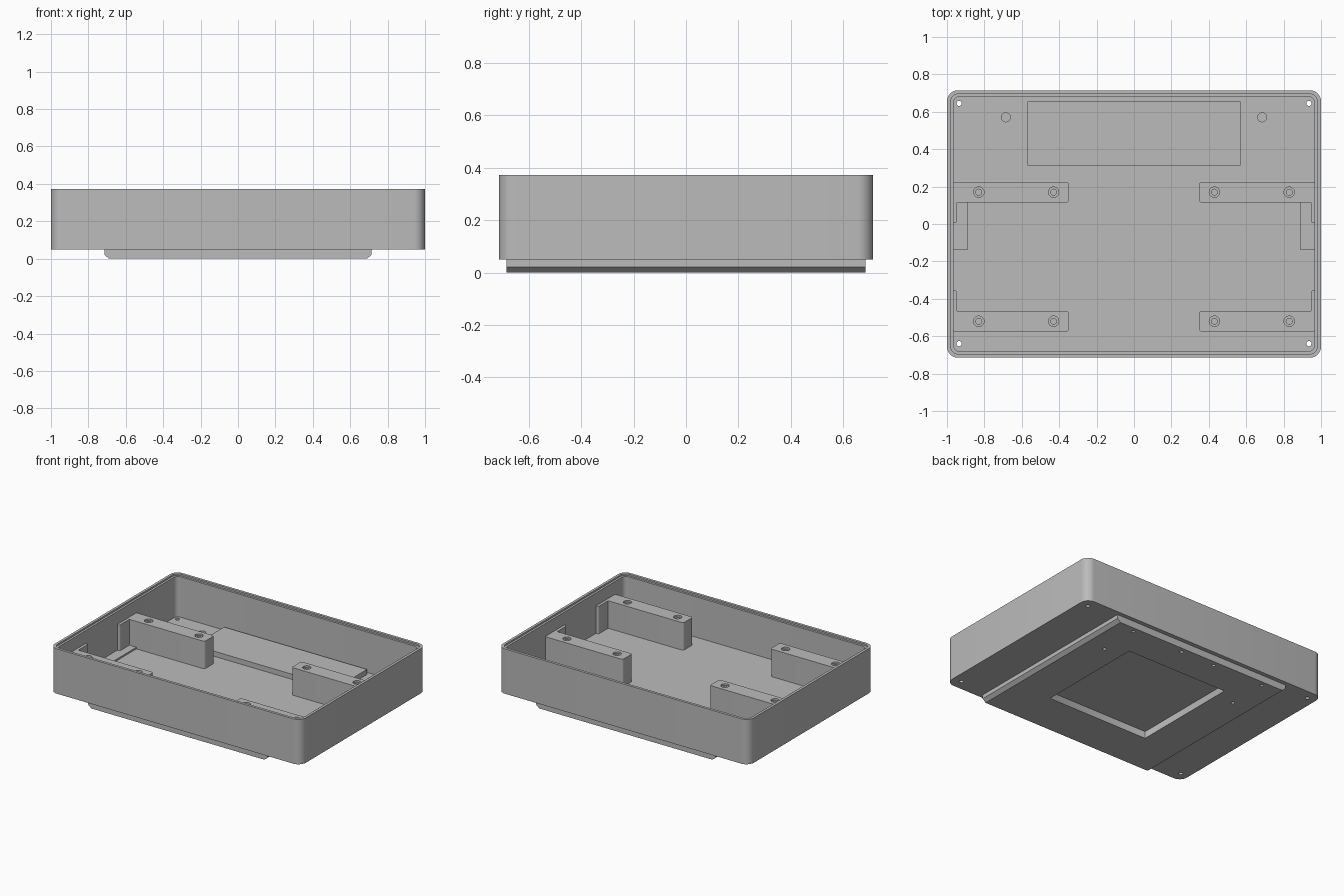
import bpy, bmesh, math

if "Cube" in bpy.data.objects:
    bpy.data.objects.remove(bpy.data.objects["Cube"], do_unlink=True)

grey = bpy.data.materials.new("plain grey")
grey.use_nodes = True
grey.diffuse_color = (0.5, 0.5, 0.5, 1)
grey.node_tree.nodes["Principled BSDF"].inputs["Base Color"].default_value = (0.5, 0.5, 0.5, 1)


def prism(name, outline, low, high, axis="z"):
    """Extrude a flat outline along z, or an x-z outline along y."""
    bm = bmesh.new()
    if axis == "z":
        verts = [bm.verts.new((a, b, low)) for a, b in outline]
        shift = (0, 0, high - low)
    else:
        verts = [bm.verts.new((a, low, b)) for a, b in outline]
        shift = (0, high - low, 0)
    face = bm.faces.new(verts)
    top = bmesh.ops.extrude_face_region(bm, geom=[face])
    bmesh.ops.translate(bm, vec=shift,
                        verts=[g for g in top["geom"] if isinstance(g, bmesh.types.BMVert)])
    bmesh.ops.recalc_face_normals(bm, faces=bm.faces)
    mesh = bpy.data.meshes.new(name)
    bm.to_mesh(mesh)
    bm.free()
    mesh.materials.append(grey)
    obj = bpy.data.objects.new(name, mesh)
    bpy.context.collection.objects.link(obj)
    return obj


def rounded(x0, x1, y0, y1, r, steps=8):
    """Outline of a rectangle with round corners."""
    points = []
    corners = [(x1 - r, y1 - r), (x0 + r, y1 - r), (x0 + r, y0 + r), (x1 - r, y0 + r)]
    for i, (cx, cy) in enumerate(corners):
        for k in range(steps + 1):
            a = (i + k / steps) * math.pi / 2
            points.append((cx + r * math.cos(a), cy + r * math.sin(a)))
    return points


def circle(x, y, r, n=20):
    return [(x + r * math.cos(math.tau * k / n), y + r * math.sin(math.tau * k / n))
            for k in range(n)]


def cut(obj, outline, low, high):
    cutter = prism("cutter", outline, low, high)
    cutter.hide_render = True
    mod = obj.modifiers.new("cut", "BOOLEAN")
    mod.object = cutter
    mod.operation = "DIFFERENCE"
    mod.solver = "EXACT"
    bpy.context.view_layer.objects.active = obj
    bpy.ops.object.modifier_apply(modifier=mod.name)
    bpy.data.objects.remove(cutter, do_unlink=True)


def smooth(obj):
    bpy.ops.object.select_all(action="DESELECT")
    obj.select_set(True)
    bpy.context.view_layer.objects.active = obj
    bpy.ops.object.shade_smooth_by_angle(angle=math.radians(30))


BOTTOM, FLOOR, RIM, ARM_TOP = 0.05, 0.07, 0.373, 0.268

# Open tray with a stepped rim
tray = prism("tray", rounded(-1, 1, -0.715, 0.715, 0.06), BOTTOM, RIM)
cut(tray, rounded(-0.966, 0.966, -0.681, 0.681, 0.035), FLOOR, 0.5)
cut(tray, rounded(-0.981, 0.981, -0.696, 0.696, 0.045), RIM - 0.012, 0.5)

# Corner screw holes and floor sockets
for sx in (-1, 1):
    for y in (-0.64, 0.645):
        cut(tray, circle(sx * 0.935, y, 0.014), 0, 0.2)
    cut(tray, circle(sx * 0.685, 0.57, 0.024), FLOOR - 0.012, 0.2)
smooth(tray)

# Base plate with bevelled long edges, a square window and small holes
half = [(0.69, 0), (0.715, 0.022), (0.715, BOTTOM + 0.002)]
profile = half + [(-x, z) for x, z in reversed(half)]
base = prism("base_plate", profile, -0.685, 0.685, axis="y")
cut(base, rounded(-0.405, 0.405, -0.37, 0.435, 0.004, 2), -0.1, 0.2)
for sx in (-1, 1):
    for x, y in ((0.547, 0.645), (0.137, 0.645), (0.547, 0.352)):
        cut(base, circle(sx * x, y, 0.012), -0.1, 0.03)
smooth(base)

# Raised block at the back of the floor
prism("raised_block", rounded(-0.57, 0.57, 0.312, 0.655, 0.002, 2), FLOOR - 0.005, 0.107)


def span(sx, a, b):
    return (a, b) if sx > 0 else (-b, -a)


for sx, side in ((1, "left"), (-1, "right")):
    for y0, y1, end, tab in ((0.115, 0.225, "back", (0.005, 0.13)),
                             (-0.575, -0.465, "front", (-0.48, -0.355))):
        # Mounting arm with two countersunk screw holes
        arm = prism(f"{side}_{end}_arm",
                    rounded(*span(sx, 0.347, 0.972), y0, y1, 0.016), FLOOR - 0.005, ARM_TOP)
        for x in (0.43, 0.83):
            spot = (sx * x, (y0 + y1) / 2)
            cut(arm, circle(*spot, 0.028), ARM_TOP - 0.012, 0.5)
            cut(arm, circle(*spot, 0.016), ARM_TOP - 0.12, 0.5)
        smooth(arm)
        # Thin tab running along the wall from the arm
        smooth(prism(f"{side}_{end}_tab", rounded(*span(sx, 0.946, 0.972), *tab, 0.011),
                     FLOOR - 0.005, ARM_TOP))
    # Low pad on the floor beside the wall
    prism(f"{side}_floor_pad", rounded(*span(sx, 0.89, 0.968), -0.14, 0.12, 0.006, 3),
          FLOOR - 0.005, FLOOR + 0.012)
